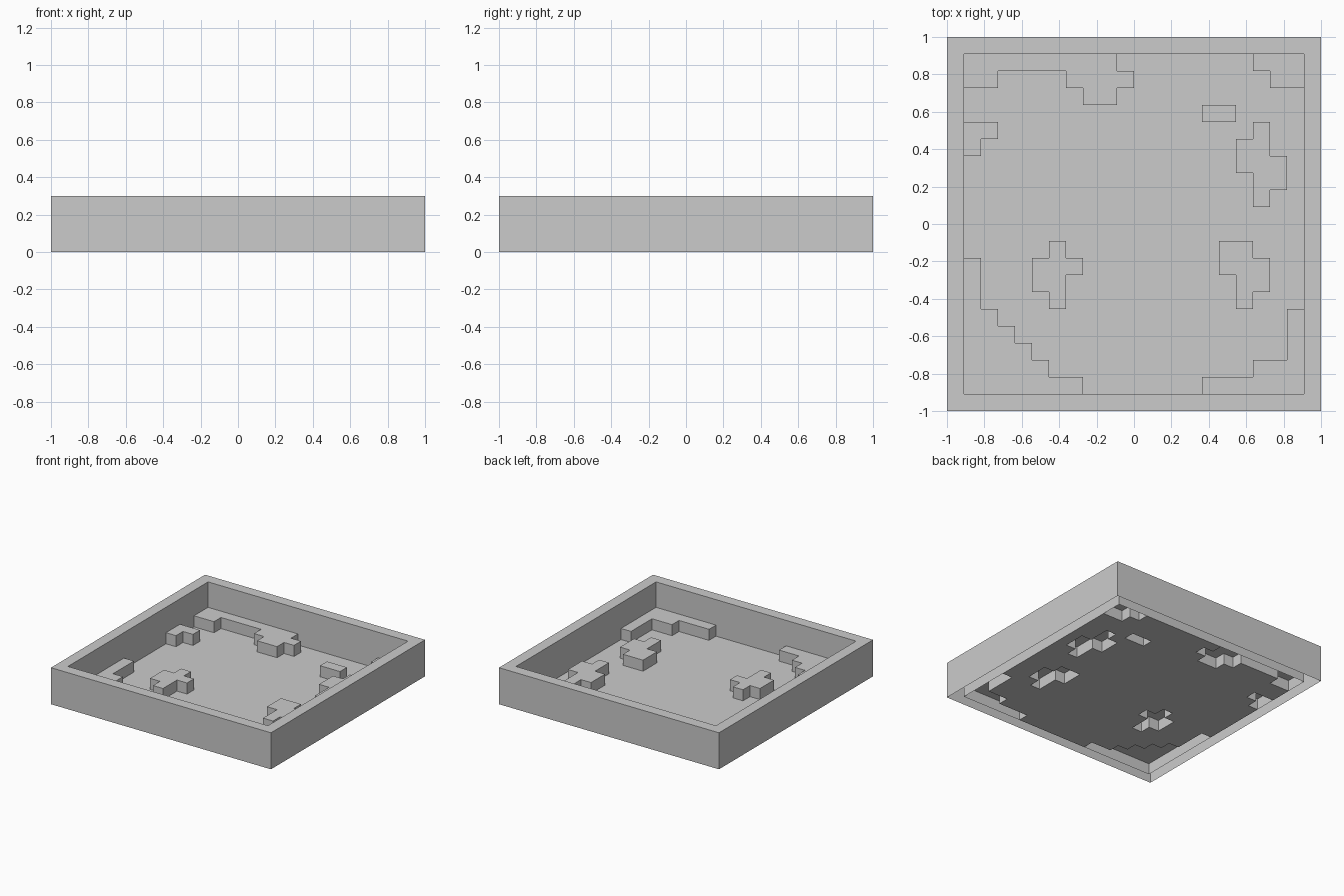
import bpy, bmesh
from mathutils import Vector

if "Cube" in bpy.data.objects:
    bpy.data.objects.remove(bpy.data.objects["Cube"])

C = 2 / 22          # cell size
N = 20              # cells across the floor
WALL_H, STEP_H = 0.30, 0.091
IN = N * C / 2

# raised cells: row (from the front) -> column spans [start, end)
RAISED = {
    0: [(0, 7), (14, 20)], 1: [(0, 5), (17, 20)],
    2: [(0, 4), (19, 20)], 3: [(0, 3), (19, 20)], 4: [(0, 2), (19, 20)],
    5: [(0, 1), (5, 6), (16, 17)], 6: [(0, 1), (4, 6), (16, 18)],
    7: [(0, 1), (4, 7), (15, 18)], 8: [(5, 6), (15, 17)],
    11: [(17, 18)], 12: [(17, 19)], 13: [(16, 19)],
    14: [(0, 1), (16, 18)], 15: [(0, 2), (17, 18)], 16: [(14, 16)],
    17: [(7, 9)], 18: [(0, 2), (6, 10), (18, 20)], 19: [(0, 9), (17, 20)],
}


def finish(bm, name):
    mesh = bpy.data.meshes.new(name)
    bm.to_mesh(mesh)
    bm.free()
    obj = bpy.data.objects.new(name, mesh)
    bpy.context.collection.objects.link(obj)
    return obj


# hollow surrounding wall: outer side, top rim, inner side, open underneath
bm = bmesh.new()
loops = []
for half, z in [(1, 0), (1, WALL_H), (IN, WALL_H), (IN, 0)]:
    loops.append([bm.verts.new((sx * half, sy * half, z))
                  for sx, sy in [(-1, -1), (1, -1), (1, 1), (-1, 1)]])
for a, b in zip(loops, loops[1:]):
    for i in range(4):
        j = (i + 1) % 4
        bm.faces.new((a[i], a[j], b[j], b[i]))
finish(bm, "wall")

# thin floor sheet with stepped patches pushed up from it
bm = bmesh.new()
grid = [[bm.verts.new((-IN + i * C, -IN + j * C, 0)) for i in range(N + 1)]
        for j in range(N + 1)]
patch = []
for j in range(N):
    for i in range(N):
        f = bm.faces.new((grid[j][i], grid[j][i + 1],
                          grid[j + 1][i + 1], grid[j + 1][i]))
        if any(a <= i < b for a, b in RAISED.get(j, [])):
            patch.append(f)
res = bmesh.ops.extrude_face_region(bm, geom=patch)
bmesh.ops.translate(bm, vec=Vector((0, 0, STEP_H)),
                    verts=[g for g in res["geom"] if isinstance(g, bmesh.types.BMVert)])
old = [f for f in patch if f.is_valid and f.calc_center_median().z < 0.001]
bmesh.ops.delete(bm, geom=old, context='FACES')

# drop sides that coincide with the wall, then merge flat areas
bm.normal_update()
dup = [f for f in bm.faces if abs(f.normal.z) < 0.5 and
       max(abs(f.calc_center_median().x), abs(f.calc_center_median().y)) > IN - 0.001]
bmesh.ops.delete(bm, geom=dup, context='FACES')
finish(bm, "floor")
